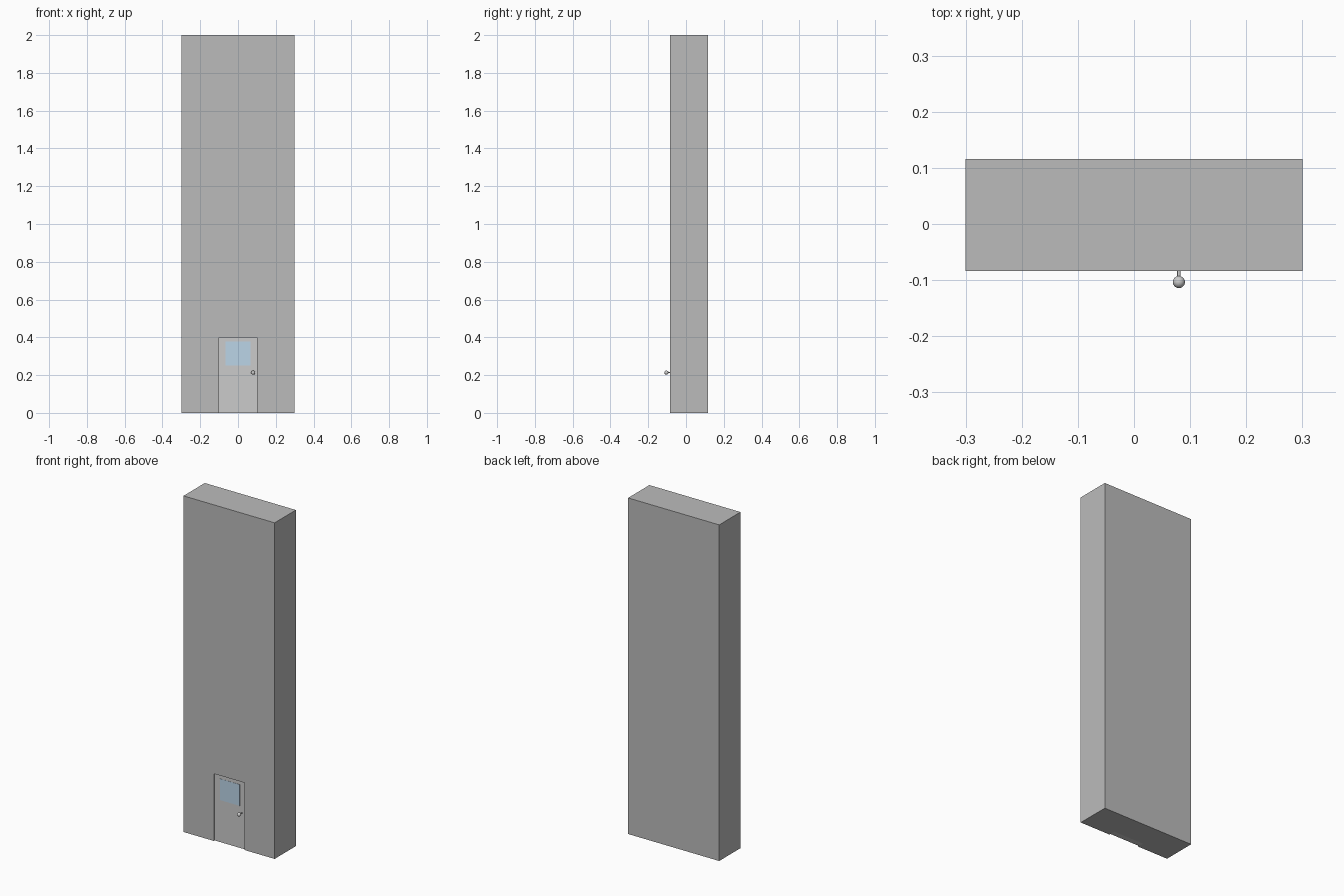
import bpy, bmesh, math

if "Cube" in bpy.data.objects:
    bpy.data.objects.remove(bpy.data.objects["Cube"])

FRONT, BACK = -0.084, 0.116      # wall faces
DOOR_FRONT = FRONT + 0.008       # door sits slightly recessed
DOOR_BACK = FRONT + 0.04


def material(name, rgb):
    mat = bpy.data.materials.new(name)
    mat.diffuse_color = (*rgb, 1)
    mat.use_nodes = True
    mat.node_tree.nodes["Principled BSDF"].inputs["Base Color"].default_value = mat.diffuse_color
    return mat


def add_object(name, bm, mat):
    bmesh.ops.recalc_face_normals(bm, faces=bm.faces)
    mesh = bpy.data.meshes.new(name)
    bm.to_mesh(mesh)
    bm.free()
    mesh.materials.append(mat)
    obj = bpy.data.objects.new(name, mesh)
    bpy.context.collection.objects.link(obj)
    return obj


def box(name, x, y, z, mat):
    bm = bmesh.new()
    bmesh.ops.create_cube(bm, size=1)
    for v in bm.verts:
        v.co = [lo + (c + 0.5) * (hi - lo) for c, (lo, hi) in zip(v.co, (x, y, z))]
    return add_object(name, bm, mat)


wall_grey = material("wall_grey", (0.5, 0.5, 0.5))
door_grey = material("door_grey", (0.7, 0.7, 0.7))
glass_blue = material("glass_blue", (0.5, 0.66, 0.8))

# Wall: front profile with a doorway notch, extruded only as deep as the door
def prism(bm, outline, y0, y1):
    face = bm.faces.new([bm.verts.new((x, y0, z)) for x, z in outline])
    new = bmesh.ops.extrude_face_region(bm, geom=[face])["geom"]
    verts = [g for g in new if isinstance(g, bmesh.types.BMVert)]
    bmesh.ops.translate(bm, verts=verts, vec=(0, y1 - y0, 0))


wall = box("wall", (-0.3, 0.3), (FRONT, BACK), (0, 2), wall_grey)
bm = bmesh.new()
prism(bm, [(-0.1, -0.1), (0.1, -0.1), (0.1, 0.4), (-0.1, 0.4)], FRONT - 0.1, DOOR_BACK)
cutter = add_object("doorway_cutter", bm, wall_grey)
cutter.hide_render = True
cutter.hide_viewport = True
cut = wall.modifiers.new("doorway", "BOOLEAN")
cut.operation = "DIFFERENCE"
cut.solver = "EXACT"
cut.object = cutter

# Door panel and its window
box("door", (-0.1, 0.1), (DOOR_FRONT, DOOR_BACK), (0, 0.4), door_grey)
box("door_window", (-0.065, 0.065), (DOOR_FRONT - 0.001, DOOR_FRONT + 0.01),
    (0.25, 0.377), glass_blue)

# Knob: lathe of a stem and round grip about the y axis
R, CENTRE = 0.0108, -0.1035
profile = [(0.0, DOOR_FRONT + 0.002), (0.003, DOOR_FRONT + 0.002)]
for i in range(13):
    a = math.radians(16 + i * 164 / 12)
    profile.append((max(R * math.sin(a), 0.0), CENTRE + R * math.cos(a)))
bm = bmesh.new()
verts = [bm.verts.new((0.08 + r, y, 0.213)) for r, y in profile]
edges = [bm.edges.new(pair) for pair in zip(verts, verts[1:])]
bmesh.ops.spin(bm, geom=verts + edges, cent=(0.08, 0, 0.213), axis=(0, 1, 0),
               angle=math.tau, steps=24)
bmesh.ops.remove_doubles(bm, verts=bm.verts, dist=1e-5)
knob = add_object("door_knob", bm, material("knob_grey", (0.6, 0.6, 0.6)))
bpy.context.view_layer.objects.active = knob
knob.select_set(True)
bpy.ops.object.shade_smooth_by_angle(angle=math.radians(35))
